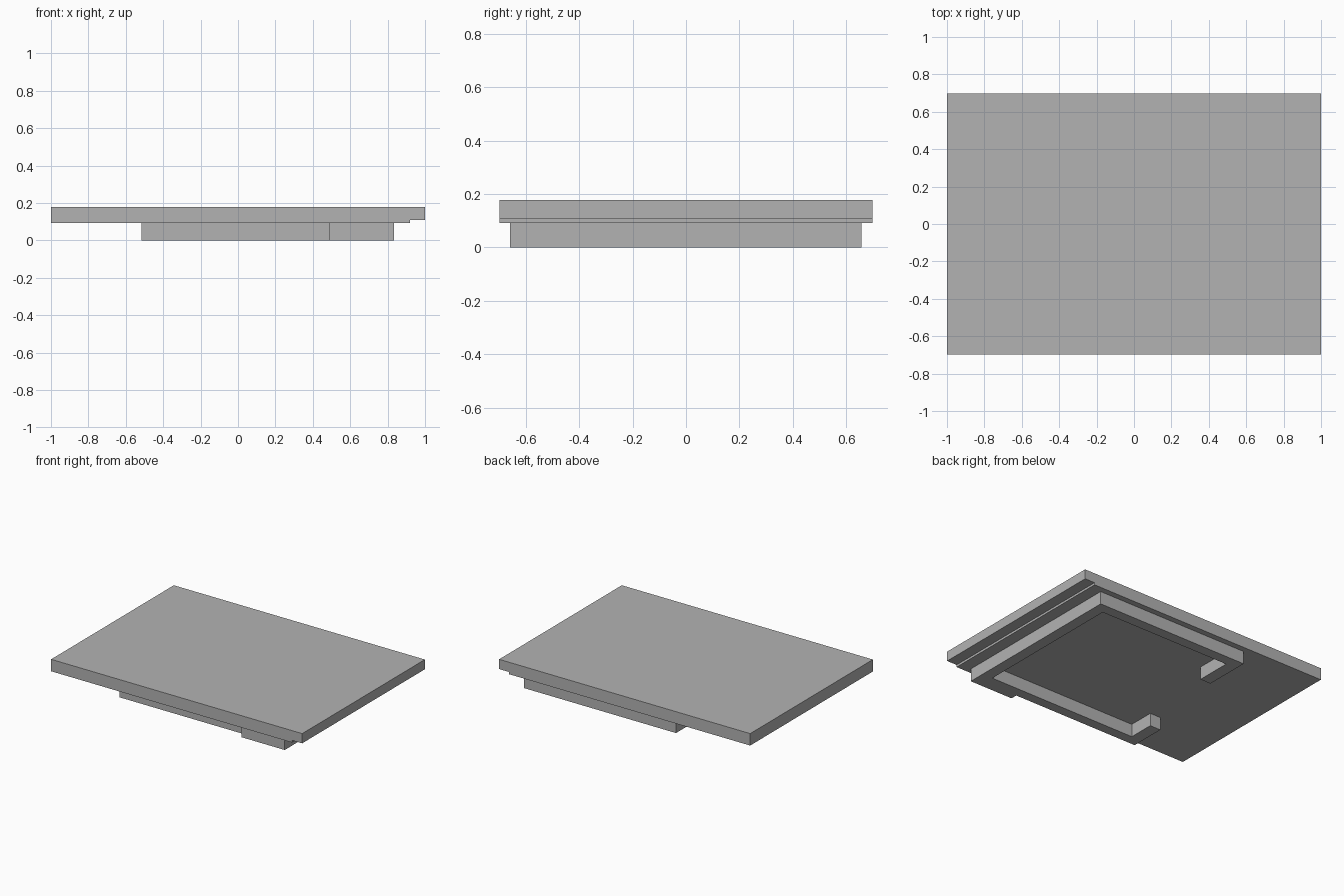
import bpy
import bmesh
from mathutils import Vector

cube = bpy.data.objects.get("Cube")
if cube:
    bpy.data.objects.remove(cube, do_unlink=True)

grey = bpy.data.materials.new("plain_grey")
grey.use_nodes = True
grey.diffuse_color = (0.45, 0.45, 0.45, 1)
grey.node_tree.nodes["Principled BSDF"].inputs["Base Color"].default_value = grey.diffuse_color


def prism(name, outline, sweep):
    """Extrude a closed outline of 3D points along a sweep vector."""
    bm = bmesh.new()
    face = bm.faces.new([bm.verts.new(p) for p in outline])
    grown = bmesh.ops.extrude_face_region(bm, geom=[face], use_keep_orig=True)
    verts = [g for g in grown["geom"] if isinstance(g, bmesh.types.BMVert)]
    bmesh.ops.translate(bm, verts=verts, vec=Vector(sweep))
    bmesh.ops.recalc_face_normals(bm, faces=bm.faces)
    mesh = bpy.data.meshes.new(name)
    bm.to_mesh(mesh)
    bm.free()
    mesh.materials.append(grey)
    obj = bpy.data.objects.new(name, mesh)
    bpy.context.collection.objects.link(obj)
    return obj


TOP, UNDER, LIP = 0.178, 0.092, 0.108
HALF_Y = 0.698

# Top slab, with a shallow rebate under its +x edge
slab_profile = [(-1, UNDER), (0.92, UNDER), (0.92, LIP), (1, LIP), (1, TOP), (-1, TOP)]
prism("top_slab", [(x, -HALF_Y, z) for x, z in slab_profile], (0, 2 * HALF_Y, 0))

# Hooked C-shaped rail below the slab, open towards -x
rail_outline = [
    # outer side of the front arm, with its small step
    (0.833, -0.658), (0.487, -0.658), (0.487, -0.61), (-0.517, -0.61),
    # front hook and inner side
    (-0.517, -0.35), (-0.432, -0.35), (-0.432, -0.537), (0.752, -0.537),
    # inner side and hook of the back arm
    (0.752, 0.58), (-0.295, 0.58), (-0.295, 0.32), (-0.38, 0.32),
    # outer side of the back arm
    (-0.38, 0.656), (0.833, 0.656),
]
prism("under_rail", [(x, y, 0) for x, y in rail_outline], (0, 0, UNDER))
